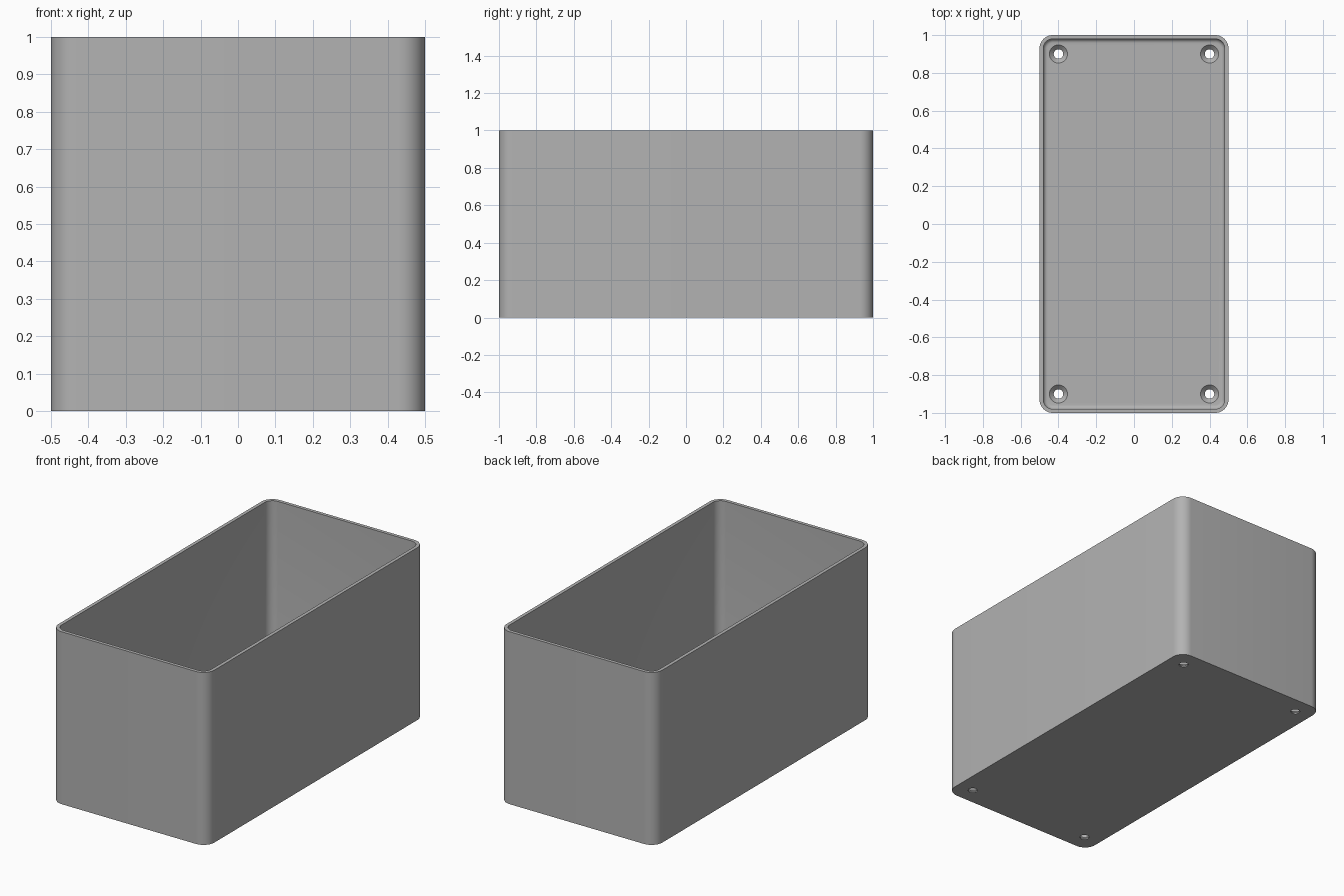
import bpy, bmesh, math

if "Cube" in bpy.data.objects:
    bpy.data.objects.remove(bpy.data.objects["Cube"])

FLOOR = 0.03      # floor thickness
WALL = 0.02       # wall thickness
FILLET = 0.022    # rounding where walls meet floor
RADIUS = 0.07     # outer corner radius
SEGS = 10

grey = bpy.data.materials.new("plain grey")
grey.use_nodes = True
colour = (0.45, 0.45, 0.45, 1)
grey.diffuse_color = colour
grey.node_tree.nodes["Principled BSDF"].inputs["Base Color"].default_value = colour


def add_object(name, bm):
    bmesh.ops.recalc_face_normals(bm, faces=bm.faces)
    mesh = bpy.data.meshes.new(name)
    bm.to_mesh(mesh)
    bm.free()
    mesh.materials.append(grey)
    obj = bpy.data.objects.new(name, mesh)
    bpy.context.collection.objects.link(obj)
    return obj


def rounded_loop(bm, inset, z):
    """Ring of vertices around a rounded rectangle, inset from the outside."""
    radius = RADIUS - inset
    ring = []
    for quarter, (sx, sy) in enumerate([(1, 1), (-1, 1), (-1, -1), (1, -1)]):
        cx, cy = sx * (0.5 - RADIUS), sy * (1 - RADIUS)
        for i in range(SEGS + 1):
            a = (quarter + i / SEGS) * math.pi / 2
            ring.append(bm.verts.new((cx + radius * math.cos(a), cy + radius * math.sin(a), z)))
    return ring


# Box shell: outer wall, rim, inner wall, floor fillet
bm = bmesh.new()
section = [(0, 0), (0, 1), (WALL, 1)]
for i in range(7):
    a = i / 6 * math.pi / 2
    section.append((WALL + FILLET * (1 - math.cos(a)), FLOOR + FILLET * (1 - math.sin(a))))
rings = [rounded_loop(bm, inset, z) for inset, z in section]
for lower, upper in zip(rings, rings[1:]):
    for i in range(len(lower)):
        j = (i + 1) % len(lower)
        bm.faces.new((lower[i], lower[j], upper[j], upper[i]))
bm.faces.new(rings[0])
bm.faces.new(rings[-1])
box = add_object("open_box", bm)

# Countersunk screw holes, one through each floor corner
profile = [(0.025, -0.05), (0.025, 0.007), (0.048, FLOOR), (0.048, 0.05)]
bm = bmesh.new()
for x in (-0.4, 0.4):
    for y in (-0.9, 0.9):
        rings = []
        for r, z in profile:
            rings.append([bm.verts.new((x + r * math.cos(k * math.tau / 32),
                                        y + r * math.sin(k * math.tau / 32), z))
                          for k in range(32)])
        for lower, upper in zip(rings, rings[1:]):
            for i in range(32):
                j = (i + 1) % 32
                bm.faces.new((lower[i], lower[j], upper[j], upper[i]))
        bm.faces.new(rings[0])
        bm.faces.new(rings[-1])
cutter = add_object("screw_hole_cutter", bm)
cutter.hide_render = True

# Cut the holes, then drop the cutter
bpy.context.view_layer.objects.active = box
box.select_set(True)
cut = box.modifiers.new("screw_holes", "BOOLEAN")
cut.operation = "DIFFERENCE"
cut.solver = "EXACT"
cut.object = cutter
bpy.ops.object.modifier_apply(modifier=cut.name)
bpy.data.objects.remove(cutter)

bpy.ops.object.select_all(action="DESELECT")
box.select_set(True)
bpy.ops.object.shade_smooth_by_angle(angle=math.radians(35))
